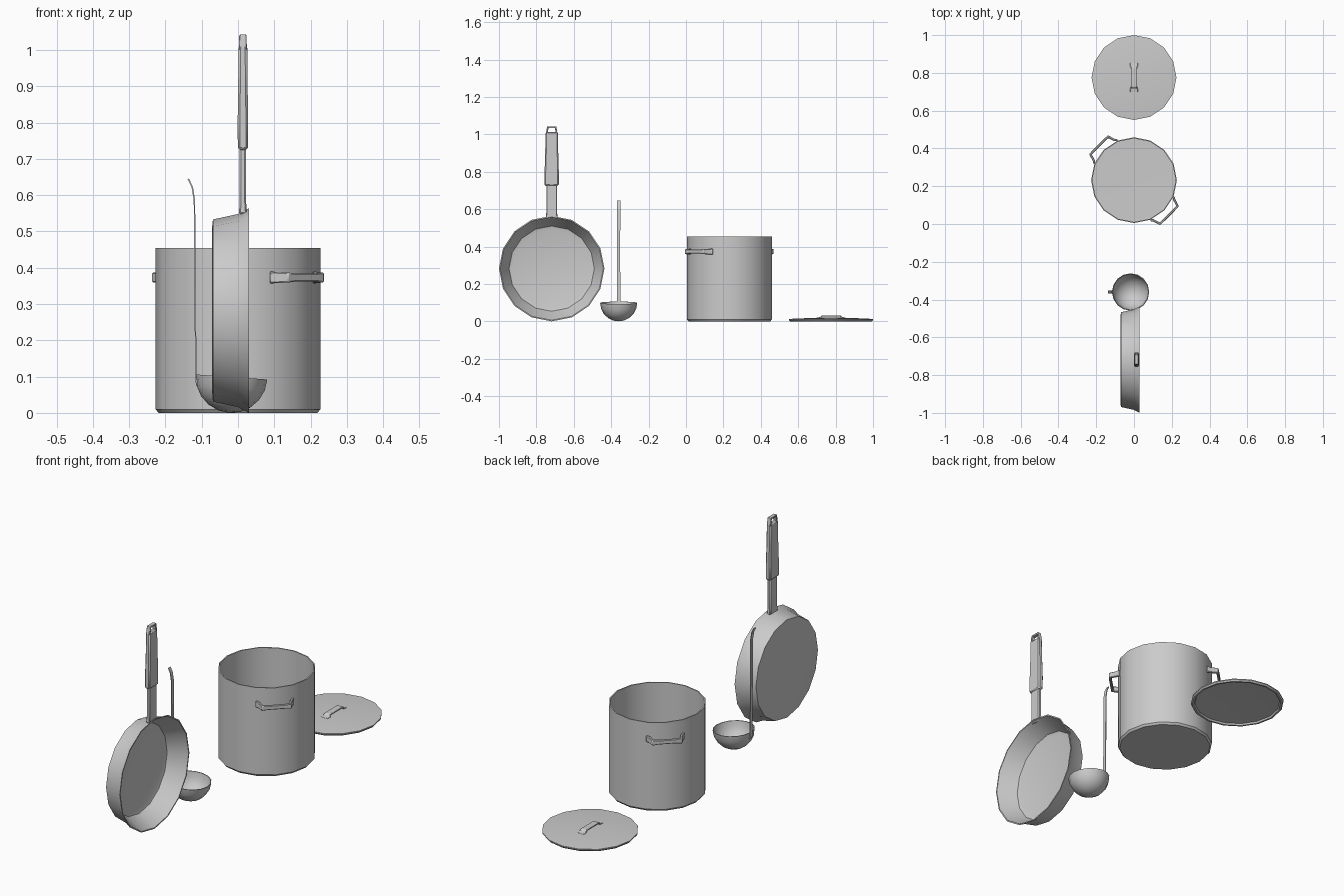
import bpy, bmesh, math
from mathutils import Matrix, Vector

if "Cube" in bpy.data.objects:
    bpy.data.objects.remove(bpy.data.objects["Cube"])

X, Y, Z = Vector((1, 0, 0)), Vector((0, 1, 0)), Vector((0, 0, 1))


def frame(u, w, v, loc):
    """Matrix whose local x, y, z axes are u, w, v."""
    m = Matrix((u, w, v)).transposed().to_4x4()
    m.translation = loc
    return m


def finish(name, bm, matrix, angle=32, bevel=0):
    bmesh.ops.transform(bm, matrix=matrix, verts=bm.verts)
    bmesh.ops.recalc_face_normals(bm, faces=bm.faces)
    me = bpy.data.meshes.new(name)
    bm.to_mesh(me)
    bm.free()
    ob = bpy.data.objects.new(name, me)
    bpy.context.collection.objects.link(ob)
    bpy.ops.object.select_all(action='DESELECT')
    ob.select_set(True)
    bpy.context.view_layer.objects.active = ob
    bpy.ops.object.shade_smooth_by_angle(angle=math.radians(angle))
    if bevel:
        mod = ob.modifiers.new("bevel", 'BEVEL')
        mod.width = bevel
        mod.segments = 1
    return ob


def lathe(name, profile, matrix, n=16):
    """Spin (radius, height) points round local z."""
    bm = bmesh.new()
    rings = []
    for r, h in profile:
        if r == 0:
            rings.append([bm.verts.new((0, 0, h))] * n)
        else:
            rings.append([bm.verts.new((r * math.cos(2 * math.pi * i / n),
                                        r * math.sin(2 * math.pi * i / n), h)) for i in range(n)])
    for a, b in zip(rings, rings[1:]):
        for i in range(n):
            j = (i + 1) % n
            bm.faces.new(list(dict.fromkeys((a[i], a[j], b[j], b[i]))))
    return finish(name, bm, matrix)


def strip(name, path, matrix, bevel=0):
    """Sweep a rectangle along (u, v, thickness, width) points in the local xz plane."""
    bm = bmesh.new()
    rings = []
    pts = [Vector(p[:2]) for p in path]
    for i, (u, v, t, w) in enumerate(path):
        d0 = (pts[i] - pts[max(i - 1, 0)]).normalized()
        d1 = (pts[min(i + 1, len(pts) - 1)] - pts[i]).normalized()
        d = (d0 + d1).normalized()
        k = t / 2 / max(d.dot(d1 if d1.length else d0), 0.5)
        nx, nz = -d.y * k, d.x * k
        rings.append([bm.verts.new((u + s * nx, q * w / 2, v + s * nz))
                      for s, q in ((1, 1), (1, -1), (-1, -1), (-1, 1))])
    for a, b in zip(rings, rings[1:]):
        for i in range(4):
            bm.faces.new((a[i], a[(i + 1) % 4], b[(i + 1) % 4], b[i]))
    bm.faces.new(rings[0])
    bm.faces.new(rings[-1])
    return finish(name, bm, matrix, bevel=bevel)


# Stock pot with two opposite handles
POT_Y = 0.232
lathe("pot_body", [(0, 0), (0.219, 0), (0.227, 0.01), (0.227, 0.455), (0.221, 0.455),
                   (0.221, 0.016), (0, 0.012)], Matrix.Translation((0, POT_Y, 0)))
for side, deg in (("front", -45), ("back", 135)):
    a = math.radians(deg)
    rad = Vector((math.cos(a), math.sin(a), 0))
    tan = Vector((-math.sin(a), math.cos(a), 0))
    strip("pot_handle_" + side,
          [(-0.088, 0.212, 0.012, 0.034), (-0.078, 0.222, 0.012, 0.03), (-0.066, 0.260, 0.012, 0.028),
           (-0.04, 0.261, 0.012, 0.022), (0.04, 0.261, 0.012, 0.022),
           (0.066, 0.260, 0.012, 0.028), (0.078, 0.222, 0.012, 0.03), (0.088, 0.212, 0.012, 0.034)],
          frame(tan, Z, rad, (0, POT_Y, 0.373)), bevel=0.003)

# Lid lying on the ground, slightly domed and hollow beneath
LID_Y = 0.7755
lathe("lid", [(0, 0.021), (0.09, 0.019), (0.205, 0.014), (0.2245, 0.012), (0.2245, 0.007), (0.219, 0),
              (0.21, 0), (0.205, 0.008), (0, 0.015)], Matrix.Translation((0, LID_Y, 0)))
strip("lid_handle", [(-0.078, 0.017, 0.006, 0.042), (-0.058, 0.02, 0.006, 0.04),
                     (-0.048, 0.029, 0.007, 0.032), (0.048, 0.029, 0.007, 0.032),
                     (0.058, 0.02, 0.006, 0.04), (0.078, 0.017, 0.006, 0.042)],
      frame(Y, X, Z, (0, LID_Y, 0)), bevel=0.002)

# Frying pan standing on its rim, open towards +x
PAN_Y = -0.718
lathe("pan_body", [(0, -0.071), (0.235, -0.071), (0.251, -0.069), (0.266, 0.0), (0.282, 0.03),
                   (0.276, 0.03), (0.26, 0.0), (0.228, -0.058), (0.21, -0.063), (0, -0.063)],
      frame(Y, Z, X, (0, PAN_Y, 0.282)))
pan = frame(Y, X, Z, (0.0135, PAN_Y, 0))
strip("pan_handle_neck", [(0, 0.548, 0.066, 0.022), (0, 0.58, 0.058, 0.018), (0, 0.74, 0.058, 0.018)],
      pan, bevel=0.004)
strip("pan_handle_grip", [(0, 0.725, 0.076, 0.028), (0, 0.80, 0.076, 0.029),
                          (0, 0.90, 0.07, 0.026), (0, 1.012, 0.066, 0.024)], pan, bevel=0.006)
strip("pan_hanging_loop", [(-0.027, 1.0, 0.009, 0.022), (-0.021, 1.038, 0.009, 0.02),
                           (0.021, 1.038, 0.009, 0.02), (0.027, 1.0, 0.009, 0.022)], pan, bevel=0.002)

# Ladle with a slightly tilted bowl and a thin curved handle
arc = [math.radians(d) for d in (0, 18, 36, 54, 72, 90)]
outer = [(0.099 * math.sin(t), -0.099 * math.cos(t)) for t in arc]
inner = [(0.095 * math.sin(t), -0.095 * math.cos(t)) for t in reversed(arc)]
profile = [(max(r, 0), h) for r, h in outer + inner]
lathe("ladle_bowl", profile,
      Matrix.Translation((-0.018, -0.36, 0.099)) @ Matrix.Rotation(math.radians(4), 4, 'Y'))
strip("ladle_handle", [(-0.114, 0.075, 0.004, 0.02), (-0.116, 0.11, 0.004, 0.018),
                       (-0.119, 0.4, 0.004, 0.016), (-0.12, 0.585, 0.004, 0.018),
                       (-0.126, 0.622, 0.004, 0.018), (-0.137, 0.645, 0.004, 0.018)],
      frame(X, Y, Z, (0, -0.36, 0)))
